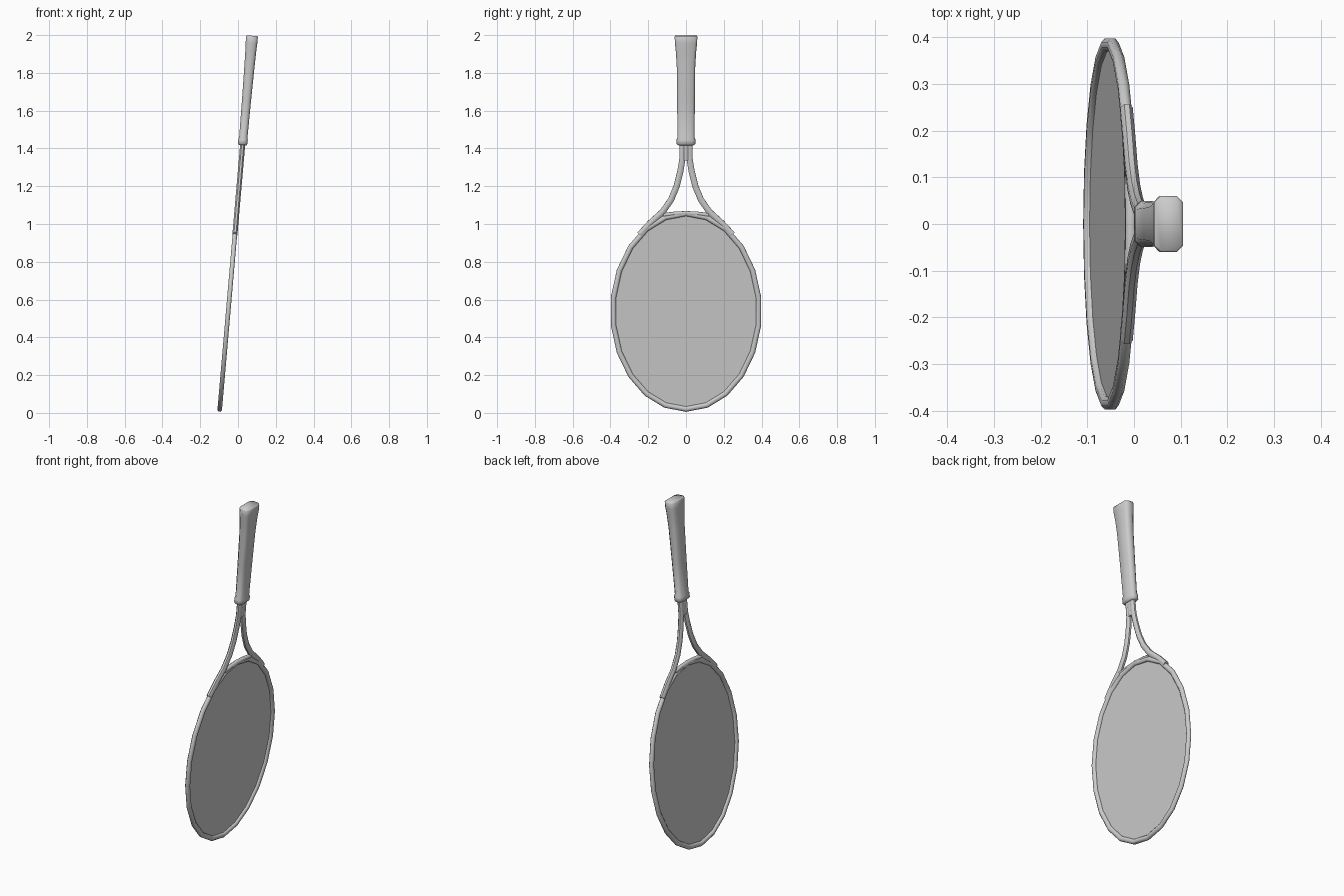
import bpy, bmesh, math
from mathutils import Vector, Matrix

cube = bpy.data.objects.get("Cube")
if cube:
    bpy.data.objects.remove(cube, do_unlink=True)

# Built upright in the YZ plane, then leaned as a whole
LEAN = Matrix.Translation((-0.098, 0, 0.003)) @ Matrix.Rotation(math.radians(4.95), 4, 'Y')
MID, HALF_W, HALF_H, SIDES = 0.537, 0.388, 0.52, 22


def material(name, value):
    m = bpy.data.materials.new(name)
    m.use_nodes = True
    m.diffuse_color = (value, value, value, 1)
    m.node_tree.nodes["Principled BSDF"].inputs["Base Color"].default_value = m.diffuse_color
    return m


GREY = material("light grey", 0.6)


def finish(name, bm, angle=50):
    bmesh.ops.recalc_face_normals(bm, faces=bm.faces)
    bm.transform(LEAN)
    mesh = bpy.data.meshes.new(name)
    bm.to_mesh(mesh)
    bm.free()
    obj = bpy.data.objects.new(name, mesh)
    bpy.context.collection.objects.link(obj)
    mesh.materials.append(GREY)
    bpy.ops.object.select_all(action='DESELECT')
    obj.select_set(True)
    bpy.context.view_layer.objects.active = obj
    bpy.ops.object.shade_smooth_by_angle(angle=math.radians(angle))
    return obj


def bridge(bm, rings, closed=False):
    n = len(rings[0])
    pairs = list(zip(rings, rings[1:])) + ([(rings[-1], rings[0])] if closed else [])
    for a, b in pairs:
        for i in range(n):
            j = (i + 1) % n
            bm.faces.new((a[i], a[j], b[j], b[i]))
    if not closed:
        bm.faces.new(rings[0])
        bm.faces.new(rings[-1])


def tube(name, path, width, depth, closed=False):
    """Sweep an eight-sided oval along (y, z) points."""
    bm = bmesh.new()
    pts = [Vector((0, y, z)) for y, z in path]
    rings = []
    for i, p in enumerate(pts):
        before = pts[i - 1] if closed or i else p
        after = pts[(i + 1) % len(pts)] if closed or i < len(pts) - 1 else p
        side = (after - before).normalized().cross(Vector((1, 0, 0)))
        ring = []
        for k in range(8):
            a = math.tau * (k + 0.5) / 8
            ring.append(bm.verts.new(p + side * (width * math.cos(a))
                                     + Vector((depth * math.sin(a), 0, 0))))
        rings.append(ring)
    bridge(bm, rings, closed)
    return finish(name, bm)


def oval(scale_y, scale_z):
    return [(scale_y * math.sin(math.tau * i / SIDES),
             MID - scale_z * math.cos(math.tau * i / SIDES)) for i in range(SIDES)]


# Head
tube("head_rim", oval(HALF_W, HALF_H), 0.015, 0.013, closed=True)
bm = bmesh.new()
bm.faces.new([bm.verts.new((0, y, z)) for y, z in oval(HALF_W - 0.006, HALF_H - 0.006)])
finish("string_bed", bm)

# Throat
ARM = [(0.245, 0.945), (0.19, 1.005), (0.124, 1.065), (0.079, 1.13), (0.05, 1.2),
       (0.03, 1.28), (0.019, 1.345), (0.018, 1.45)]
for name, sign in (("left_throat_arm", -1), ("right_throat_arm", 1)):
    tube(name, [(sign * y, z) for y, z in ARM], 0.0175, 0.0145)
tube("throat_core", [(0, 1.338), (0, 1.45)], 0.024, 0.0145)
tube("throat_bridge", [(-0.12, 1.048), (-0.06, 1.056), (0, 1.059), (0.06, 1.056), (0.12, 1.048)],
     0.011, 0.013)

# Grip: bevelled rectangle sections as (height, half depth, half width)
SECTIONS = [(1.42, 0.019, 0.042), (1.428, 0.025, 0.049), (1.45, 0.025, 0.049), (1.462, 0.022, 0.045),
            (1.65, 0.024, 0.047), (1.84, 0.027, 0.049), (1.92, 0.029, 0.054),
            (1.965, 0.031, 0.059), (1.996, 0.031, 0.06), (2.001, 0.029, 0.057)]
bm = bmesh.new()
rings = []
for z, dx, dy in SECTIONS:
    c = 0.013
    corners = [(dx, dy - c), (dx - c, dy), (c - dx, dy), (-dx, dy - c),
               (-dx, c - dy), (c - dx, -dy), (dx - c, -dy), (dx, c - dy)]
    rings.append([bm.verts.new((x, y, z)) for x, y in corners])
bridge(bm, rings)
finish("grip", bm, 60)
